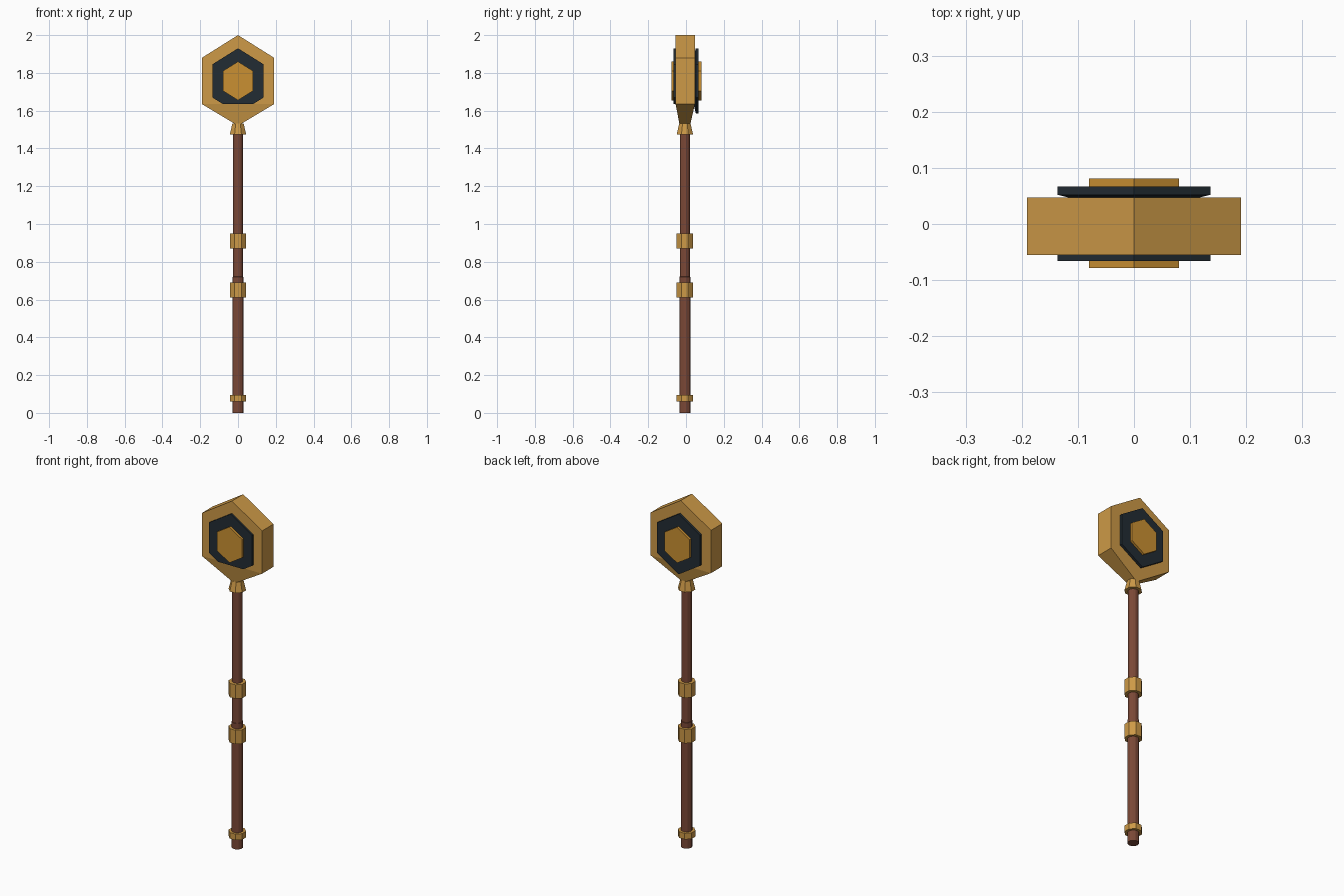
import bpy, bmesh, math

if "Cube" in bpy.data.objects:
    bpy.data.objects.remove(bpy.data.objects["Cube"])


def material(name, rgb):
    m = bpy.data.materials.new(name)
    m.diffuse_color = (*rgb, 1)
    m.use_nodes = True
    m.node_tree.nodes["Principled BSDF"].inputs["Base Color"].default_value = m.diffuse_color
    return m


GOLD = material("gold", (0.61, 0.32, 0.063))
BRIGHT = material("bright gold", (0.59, 0.28, 0.032))
DARK = material("dark slate", (0.016, 0.025, 0.033))
WOOD = material("brown wood", (0.20, 0.066, 0.038))
CY = -0.006  # shaft centre in y


def loft(name, rings, mat):
    """Skin a closed solid through rings with equal point counts."""
    bm = bmesh.new()
    vs = [[bm.verts.new(p) for p in r] for r in rings]
    n = len(vs[0])
    for a, b in zip(vs, vs[1:]):
        for i in range(n):
            bm.faces.new((a[i], a[(i + 1) % n], b[(i + 1) % n], b[i]))
    bm.faces.new(vs[0])
    bm.faces.new(vs[-1])
    bmesh.ops.recalc_face_normals(bm, faces=bm.faces)
    me = bpy.data.meshes.new(name)
    bm.to_mesh(me)
    bm.free()
    me.materials.append(mat)
    ob = bpy.data.objects.new(name, me)
    bpy.context.collection.objects.link(ob)
    return ob


def turned(name, profile, sides, mat):
    """Faceted upright part from (apothem, z) pairs, flat side to the front."""
    rings = []
    for r, z in profile:
        R = r / math.cos(math.pi / sides)
        angles = [(i + 0.5) * 2 * math.pi / sides for i in range(sides)]
        rings.append([(R * math.cos(a), CY + R * math.sin(a), z) for a in angles])
    return loft(name, rings, mat)


def hexagon(w, top, hi, lo, bottom, y):
    return [(0, y, top), (w, y, hi), (w, y, lo),
            (0, y, bottom), (-w, y, lo), (-w, y, hi)]


# Shaft and its bands
turned("shaft", [(0.029, 0), (0.029, 0.72), (0.0265, 0.721), (0.0265, 1.50)], 12, WOOD)
for name, z0, z1 in (("foot_band", 0.06, 0.095), ("lower_band", 0.61, 0.69),
                     ("upper_band", 0.87, 0.95)):
    turned(name, [(0.043, z0), (0.043, z1)], 8, GOLD)
turned("collar", [(0.043, 1.475), (0.030, 1.532)], 8, GOLD)

# Hexagonal head, whose two lower sides taper in depth towards the collar
front = hexagon(0.191, 2.0, 1.88, 1.635, 1.52, -0.055)
back = hexagon(0.191, 2.0, 1.88, 1.635, 1.52, 0.047)
front[3] = (0, -0.033, 1.52)
back[3] = (0, 0.021, 1.52)
head = loft("head", [front, back], GOLD)
bm = bmesh.new()
bm.from_mesh(head.data)
bm.verts.ensure_lookup_table()
for k in (0, 6):  # crease each face where the taper begins
    a, b = bm.verts[k + 2], bm.verts[k + 4]
    bmesh.ops.connect_verts(bm, verts=[a, b])
bm.to_mesh(head.data)
bm.free()


# Front dark plate, cut flat where the head starts to taper
def cut_plate(y):
    return [(0, y, 1.93), (0.136, y, 1.845), (0.136, y, 1.67), (0.08, y, 1.635),
            (-0.08, y, 1.635), (-0.136, y, 1.67), (-0.136, y, 1.845)]


loft("front_plate", [cut_plate(-0.066), cut_plate(-0.05)], DARK)

# Back dark plate, full hexagon with a bevelled inner rim
loft("back_plate", [hexagon(0.112, 1.905, 1.83, 1.685, 1.61, 0.046),
                    hexagon(0.136, 1.93, 1.845, 1.67, 1.585, 0.052),
                    hexagon(0.136, 1.93, 1.845, 1.67, 1.585, 0.067)], DARK)

# Gold centre gems on both sides
for name, y0, y1 in (("front_centre", -0.078, -0.06), ("back_centre", 0.06, 0.081)):
    loft(name, [hexagon(0.08, 1.86, 1.81, 1.705, 1.655, y) for y in (y0, y1)], BRIGHT)
